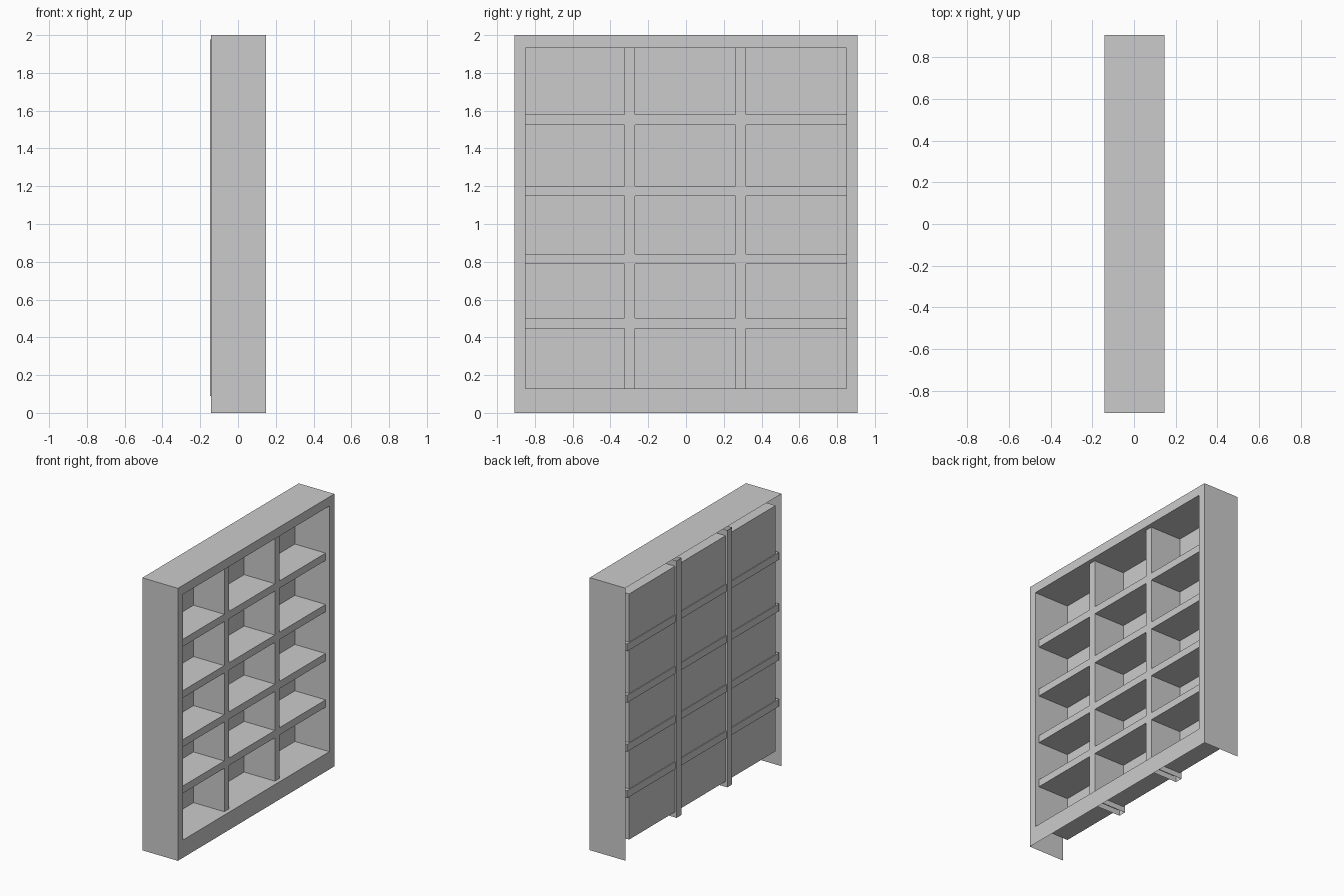
import bpy, bmesh

if "Cube" in bpy.data.objects:
    bpy.data.objects.remove(bpy.data.objects["Cube"], do_unlink=True)

grey = bpy.data.materials.new("light_grey")
grey.use_nodes = True
colour = (0.6, 0.6, 0.6, 1)
grey.diffuse_color = colour
for node in grey.node_tree.nodes:
    if node.type == 'BSDF_PRINCIPLED':
        node.inputs["Base Color"].default_value = colour

FRONT, REAR = 0.147, -0.142
BACK_PANEL = -0.133
LATTICE_FRONT = 0.116


def finish(name, bm):
    mesh = bpy.data.meshes.new(name)
    bm.to_mesh(mesh)
    bm.free()
    mesh.materials.append(grey)
    obj = bpy.data.objects.new(name, mesh)
    bpy.context.collection.objects.link(obj)
    return obj


def ring(bm, x, half_width, low, high):
    corners = [(-half_width, low), (half_width, low),
               (half_width, high), (-half_width, high)]
    return [bm.verts.new((x, y, z)) for y, z in corners]


def box(name, lo, hi, open_ends=False):
    bm = bmesh.new()
    bmesh.ops.create_cube(bm, size=1)
    for v in bm.verts:
        v.co = [b if c > 0 else a for c, a, b in zip(v.co, lo, hi)]
    if open_ends:
        ends = [f for f in bm.faces if abs(f.normal.z) > 0.9]
        bmesh.ops.delete(bm, geom=ends, context='FACES_ONLY')
    return finish(name, bm)


# Case: thin outer walls, front frame and inner box lofted as one shell
bm = bmesh.new()
outer, opening = (0.907, 0, 2), (0.85, 0.13, 1.933)
rings = [ring(bm, REAR, *outer), ring(bm, FRONT, *outer),
         ring(bm, FRONT, *opening), ring(bm, BACK_PANEL, *opening)]
for step, (a, b) in enumerate(zip(rings, rings[1:])):
    for i in range(4):
        j = (i + 1) % 4
        if step == 0 and i == 0:
            continue  # underside of the case stays open
        bm.faces.new((a[i], a[j], b[j], b[i]))
bm.faces.new(rings[-1])  # back panel
finish("case", bm)

# Upright dividers, hollow and running past the inner box
for side, y in (("right", -0.297), ("left", 0.29)):
    box("divider_" + side, (-0.147, y - 0.028, 0.09),
        (LATTICE_FRONT, y + 0.028, 1.977), open_ends=True)

# Shelves
for n, z in enumerate((0.475, 0.815, 1.175, 1.552)):
    box(f"shelf_{n + 1}", (-0.139, -0.88, z - 0.027),
        (LATTICE_FRONT, 0.88, z + 0.027))
